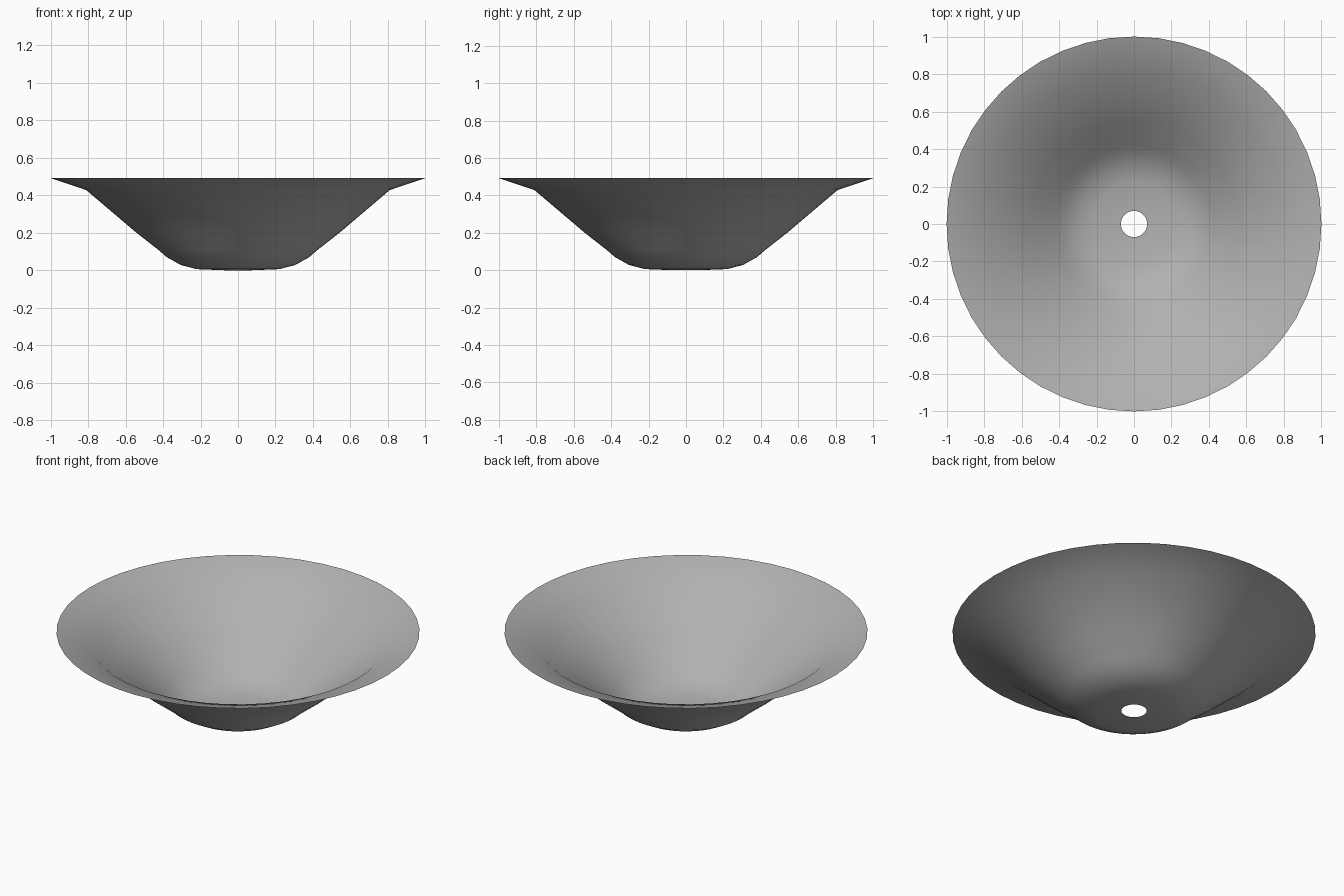
import bpy, bmesh
from math import cos, sin, tau

if "Cube" in bpy.data.objects:
    bpy.data.objects.remove(bpy.data.objects["Cube"])

SEGMENTS = 48
# Bowl profile (radius, height), from the drain hole out to the rim
PROFILE = [(0.07, 0.0), (0.22, 0.006), (0.305, 0.028), (0.38, 0.07),
           (0.42, 0.105), (0.545, 0.203), (0.81, 0.428), (1.0, 0.492)]

# Revolve the profile into a single thin sheet
bm = bmesh.new()
rings = [[bm.verts.new((r * cos(tau * i / SEGMENTS), r * sin(tau * i / SEGMENTS), z))
          for i in range(SEGMENTS)] for r, z in PROFILE]
for inner, outer in zip(rings, rings[1:]):
    for i in range(SEGMENTS):
        j = (i + 1) % SEGMENTS
        face = bm.faces.new((inner[i], outer[i], outer[j], inner[j]))
        face.smooth = True

mesh = bpy.data.meshes.new("bowl")
bm.to_mesh(mesh)
bm.free()
bowl = bpy.data.objects.new("bowl", mesh)
bpy.context.collection.objects.link(bowl)

# Darker grey finish
grey = bpy.data.materials.new("dark_grey")
grey.diffuse_color = (0.44, 0.44, 0.44, 1)
grey.use_nodes = True
grey.node_tree.nodes["Principled BSDF"].inputs["Base Color"].default_value = grey.diffuse_color
mesh.materials.append(grey)
